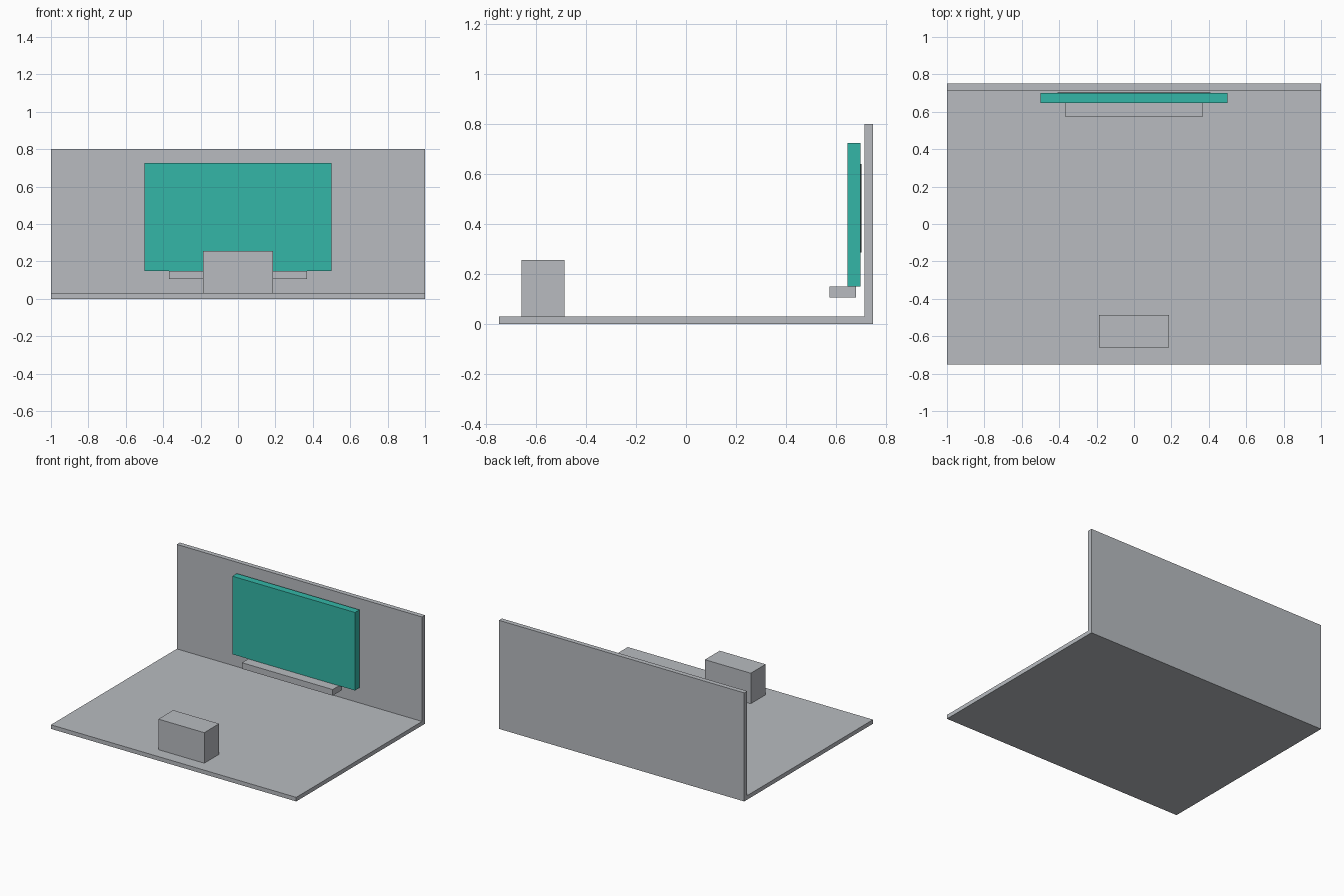
import bpy

if "Cube" in bpy.data.objects:
    bpy.data.objects.remove(bpy.data.objects["Cube"])


def material(name, rgb):
    mat = bpy.data.materials.new(name)
    mat.diffuse_color = (*rgb, 1.0)
    mat.use_nodes = True
    mat.node_tree.nodes["Principled BSDF"].inputs["Base Color"].default_value = mat.diffuse_color
    return mat


grey = material("light_grey", (0.48, 0.50, 0.53))
teal = material("teal", (0.034, 0.47, 0.39))
dark = material("dark_grey", (0.03, 0.03, 0.03))


def box(name, low, high, mat):
    """Axis-aligned box between two opposite corners."""
    centre = [(a + b) / 2 for a, b in zip(low, high)]
    bpy.ops.mesh.primitive_cube_add(size=1, location=centre)
    obj = bpy.context.object
    obj.name = name
    obj.scale = [b - a for a, b in zip(low, high)]
    bpy.ops.object.transform_apply(location=False, rotation=False, scale=True)
    obj.data.materials.append(mat)
    return obj


# Room shell: floor slab and back wall
box("floor", (-1, -0.75, 0), (1, 0.75, 0.03), grey)
box("back_wall", (-1, 0.715, 0.03), (1, 0.75, 0.80), grey)

# Display panel with a thin plate on its back
box("screen", (-0.5, 0.648, 0.15), (0.5, 0.70, 0.725), teal)
box("screen_back_plate", (-0.41, 0.70, 0.285), (0.41, 0.704, 0.64), dark)

# Ledge beneath the screen
box("shelf", (-0.37, 0.575, 0.105), (0.37, 0.682, 0.15), grey)

# Block standing near the front edge
box("counter", (-0.187, -0.66, 0.03), (0.187, -0.487, 0.255), grey)
